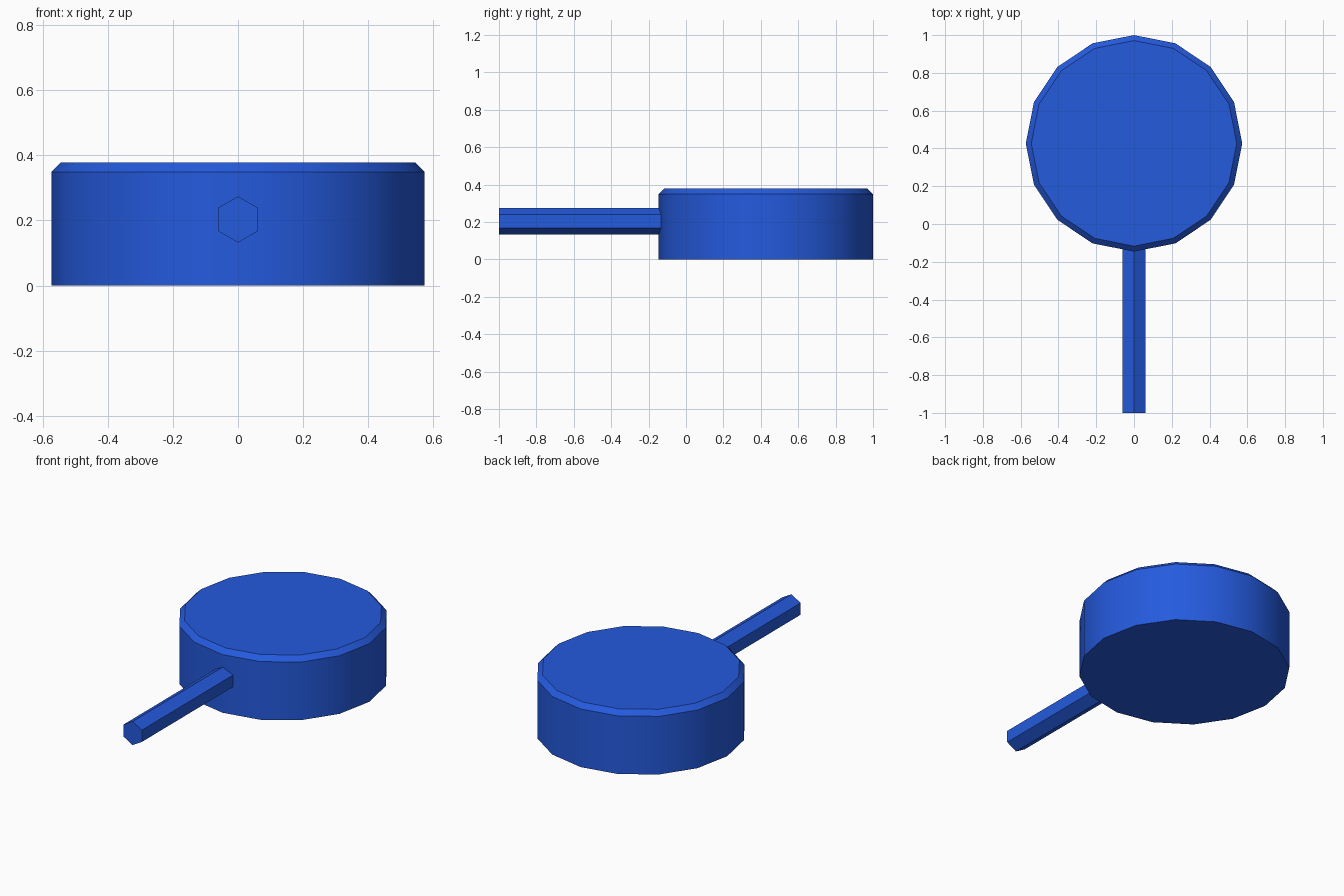
import bpy, bmesh, math
from mathutils import Vector

if "Cube" in bpy.data.objects:
    bpy.data.objects.remove(bpy.data.objects["Cube"])

blue = bpy.data.materials.new("blue")
blue.diffuse_color = (0.018, 0.103, 0.73, 1)
blue.use_nodes = True
blue.node_tree.nodes["Principled BSDF"].inputs["Base Color"].default_value = blue.diffuse_color


def loft(name, rings, smooth_angle):
    """Join a list of equal-length point rings into a closed solid."""
    bm = bmesh.new()
    loops = [[bm.verts.new(p) for p in ring] for ring in rings]
    n = len(loops[0])
    for a, b in zip(loops, loops[1:]):
        for i in range(n):
            j = (i + 1) % n
            bm.faces.new((a[i], a[j], b[j], b[i]))
    bm.faces.new(loops[0][::-1])
    bm.faces.new(loops[-1])
    bmesh.ops.recalc_face_normals(bm, faces=bm.faces)
    mesh = bpy.data.meshes.new(name)
    bm.to_mesh(mesh)
    bm.free()
    mesh.materials.append(blue)
    ob = bpy.data.objects.new(name, mesh)
    bpy.context.collection.objects.link(ob)
    bpy.ops.object.select_all(action='DESELECT')
    ob.select_set(True)
    bpy.context.view_layer.objects.active = ob
    bpy.ops.object.shade_smooth_by_angle(angle=math.radians(smooth_angle))
    return ob


# Drum: 16-sided body with a chamfered top rim
def drum_ring(r, z):
    return [Vector((r * math.sin(math.tau * i / 16),
                    0.427 + r * math.cos(math.tau * i / 16), z)) for i in range(16)]


loft("drum_body", [drum_ring(0.573, 0), drum_ring(0.573, 0.349),
                   drum_ring(0.544, 0.378)], 30)


# Handle: hexagonal bar running forward from the drum
def handle_ring(y):
    return [Vector((0.071 * math.sin(math.tau * i / 6), y,
                    0.203 + 0.071 * math.cos(math.tau * i / 6))) for i in range(6)]


loft("handle", [handle_ring(-1.0), handle_ring(-0.13)], 30)
